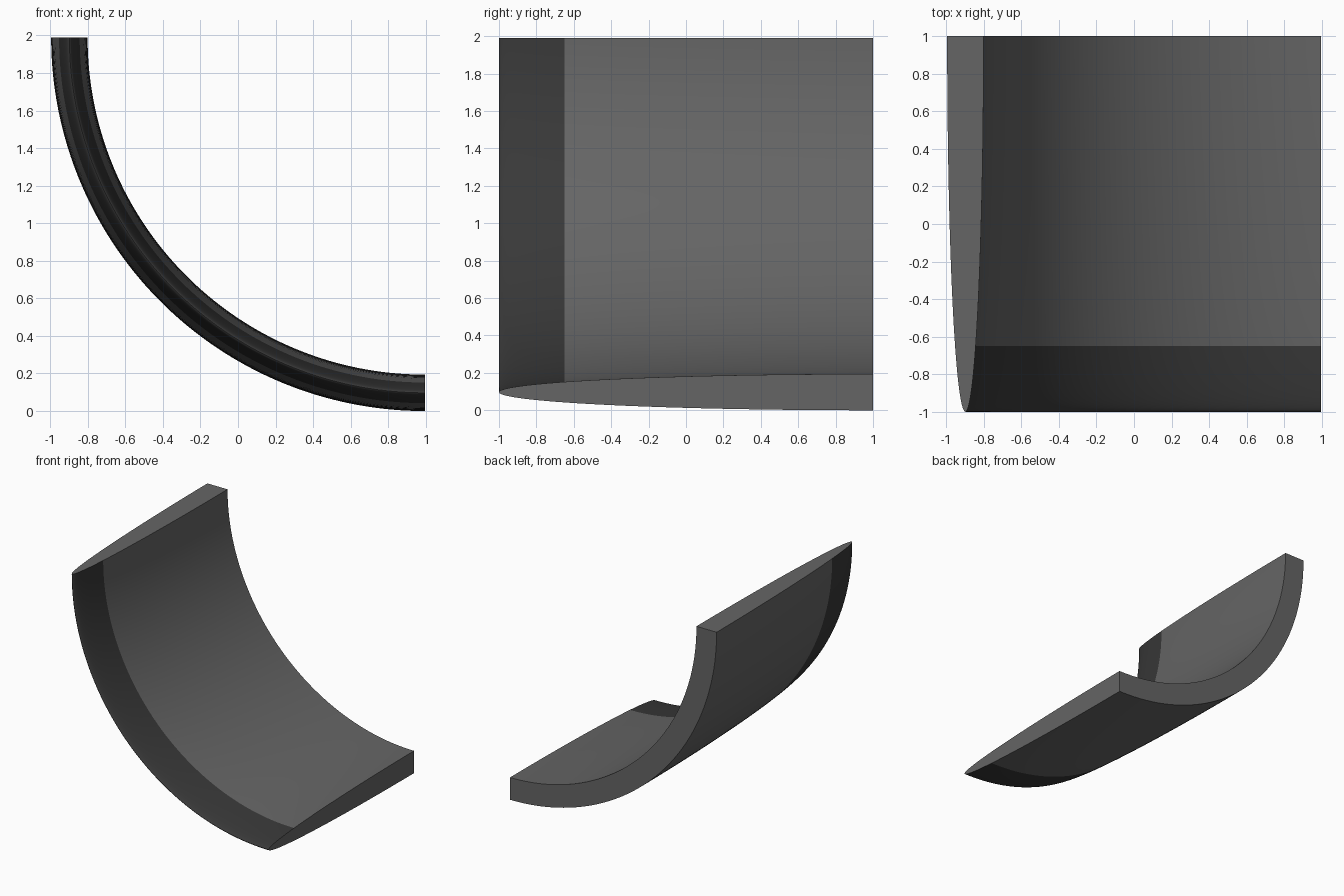
import bpy, bmesh, math

if "Cube" in bpy.data.objects:
    bpy.data.objects.remove(bpy.data.objects["Cube"])

R_OUT, HALF = 1.99, 0.097      # outer radius, half thickness at the back
CX, CZ = 0.995, 1.99           # bend axis (parallel to y)
SEAM, STEPS = -0.65, 96


def material(name, v):
    m = bpy.data.materials.new(name)
    m.diffuse_color = (v, v, v, 1)
    m.use_nodes = True
    m.node_tree.nodes["Principled BSDF"].inputs["Base Color"].default_value = m.diffuse_color
    return m


# Half-ellipse cross-section: (y, half thickness), tip at y = -1
t_seam = math.acos((1 - SEAM) / 2)
angles = [t_seam * i / 12 for i in range(13)]
angles += [t_seam + (math.pi / 2 - t_seam) * i / 16 for i in range(1, 17)]
half = [(1 - 2 * math.cos(a), HALF * math.sin(a)) for a in angles]
profile = [(y, -w) for y, w in reversed(half[1:])] + half

# Sweep the section a quarter turn
bm = bmesh.new()
rings = []
for i in range(STEPS + 1):
    a = math.pi / 2 * i / STEPS
    ring = []
    for y, w in profile:
        r = R_OUT - HALF - w
        ring.append(bm.verts.new((CX - r * math.cos(a), y, CZ - r * math.sin(a))))
    rings.append(ring)
n = len(profile)
for p, q in zip(rings, rings[1:]):
    for j in range(n):
        k = (j + 1) % n
        f = bm.faces.new((p[j], p[k], q[k], q[j]))
        # dark leading edge strip
        mid = (profile[j][0] + profile[k][0]) / 2
        f.material_index = 1 if mid < SEAM else 0
bm.faces.new(rings[0])
bm.faces.new(rings[-1])
bmesh.ops.recalc_face_normals(bm, faces=bm.faces)

mesh = bpy.data.meshes.new("curved_blade")
bm.to_mesh(mesh)
bm.free()
mesh.materials.append(material("body_grey", 0.13))
mesh.materials.append(material("edge_dark", 0.04))
blade = bpy.data.objects.new("curved_blade", mesh)
bpy.context.collection.objects.link(blade)
bpy.context.view_layer.objects.active = blade
blade.select_set(True)
bpy.ops.object.shade_smooth_by_angle(angle=math.radians(40))
